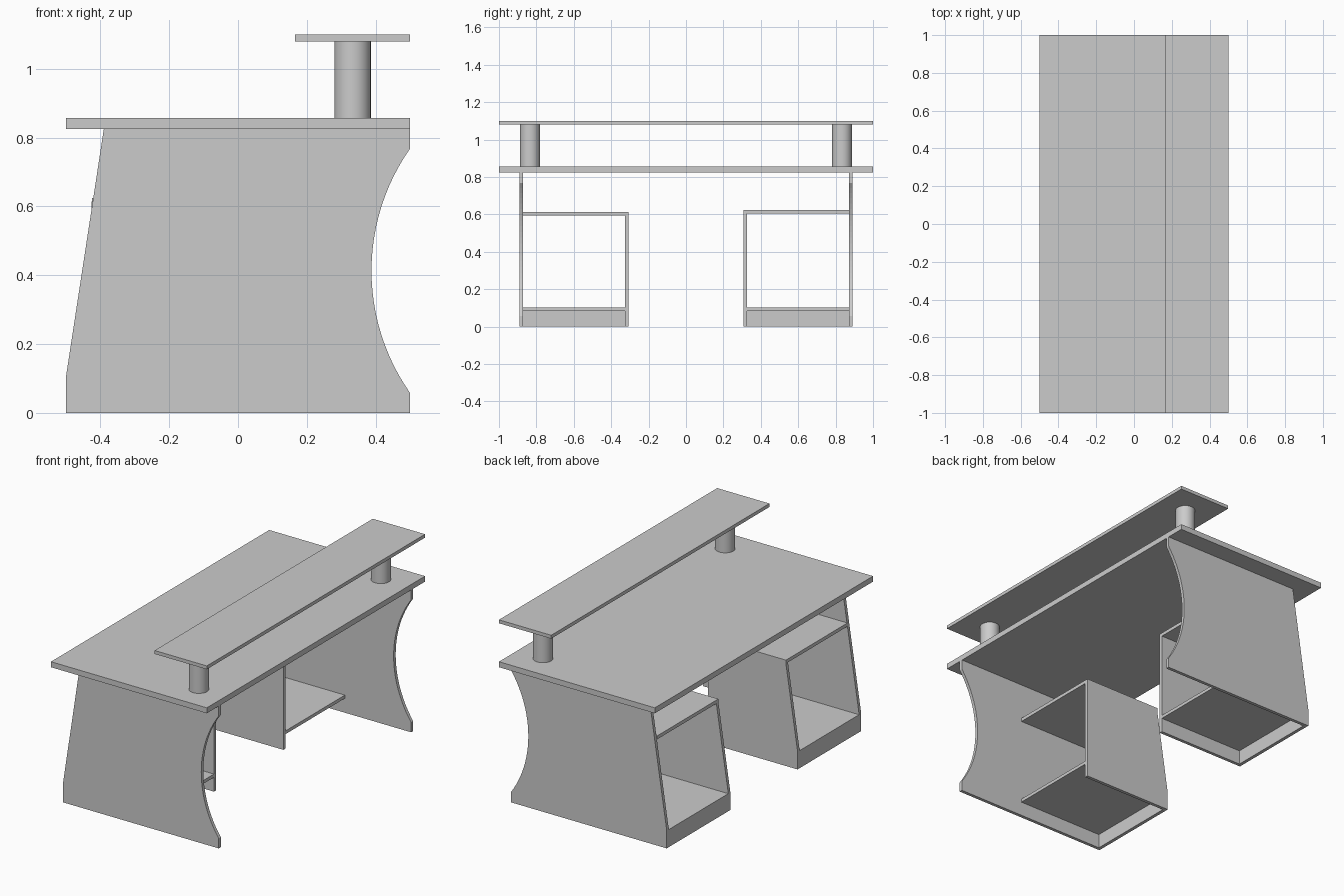
import bpy, bmesh, math

cube = bpy.data.objects.get("Cube")
if cube:
    bpy.data.objects.remove(cube, do_unlink=True)

grey = bpy.data.materials.new("plain_grey")
grey.use_nodes = True
COLOUR = (0.6, 0.6, 0.6, 1)
grey.diffuse_color = COLOUR
grey.node_tree.nodes["Principled BSDF"].inputs["Base Color"].default_value = COLOUR


def board(name, profile, y0, y1):
    """Extrude an (x, z) outline from y0 to y1."""
    bm = bmesh.new()
    face = bm.faces.new([bm.verts.new((x, y0, z)) for x, z in profile])
    out = bmesh.ops.extrude_face_region(bm, geom=[face])
    verts = [v for v in out["geom"] if isinstance(v, bmesh.types.BMVert)]
    bmesh.ops.translate(bm, verts=verts, vec=(0, y1 - y0, 0))
    bmesh.ops.recalc_face_normals(bm, faces=bm.faces)
    mesh = bpy.data.meshes.new(name)
    bm.to_mesh(mesh)
    bm.free()
    mesh.materials.append(grey)
    obj = bpy.data.objects.new(name, mesh)
    bpy.context.collection.objects.link(obj)
    return obj


def rect(x0, x1, z0, z1):
    return [(x0, z0), (x1, z0), (x1, z1), (x0, z1)]


def slope_x(z):
    """Sloping edge shared by the side panels and cabinets."""
    return -0.5 + 0.11 * max(0, z - 0.105) / 0.72


# Desk top and raised shelf
board("desk_top", rect(-0.5, 0.5, 0.825, 0.857), -1, 1)
board("raised_shelf", rect(0.165, 0.5, 1.08, 1.1), -1, 1)

# Side panel outline with a circular bite out of one edge
half, depth, mid = 0.355, 0.112, 0.413
radius = (half ** 2 + depth ** 2) / (2 * depth)
sweep = math.asin(half / radius)
STEPS = 24
bite = []
for i in range(STEPS + 1):
    a = sweep * (2 * i / STEPS - 1)
    bite.append((0.5 - depth + radius * (1 - math.cos(a)), mid + radius * math.sin(a)))
side = [(-0.5, 0), (0.5, 0)] + bite + [(0.5, 0.825), (slope_x(0.825), 0.825), (-0.5, 0.105)]

BACK = 0.075
for label, s, top in (("right", -1, 0.614), ("left", 1, 0.624)):
    under = top - 0.02
    panel = board(label + "_side_panel", side, s * 0.872, s * 0.891)

    # Open cabinet: inner panel, lid, floor and plinth
    inner = [(-0.5, 0), (BACK, 0), (BACK, under), (slope_x(under), under), (-0.5, 0.105)]
    board(label + "_inner_panel", inner, s * 0.308, s * 0.327)
    board(label + "_cabinet_lid", rect(slope_x(under), BACK, under, top), s * 0.308, s * 0.872)
    board(label + "_cabinet_floor", rect(-0.5, BACK, 0.083, 0.102), s * 0.327, s * 0.872)
    board(label + "_plinth", rect(-0.5, -0.48, 0, 0.083), s * 0.327, s * 0.872)

    # Round post carrying the raised shelf
    bpy.ops.mesh.primitive_cylinder_add(vertices=32, radius=0.053, depth=0.223,
                                        location=(0.333, s * 0.834, 0.9685))
    post = bpy.context.object
    post.name = label + "_post"
    post.data.materials.append(grey)
    bpy.ops.object.shade_smooth_by_angle()
